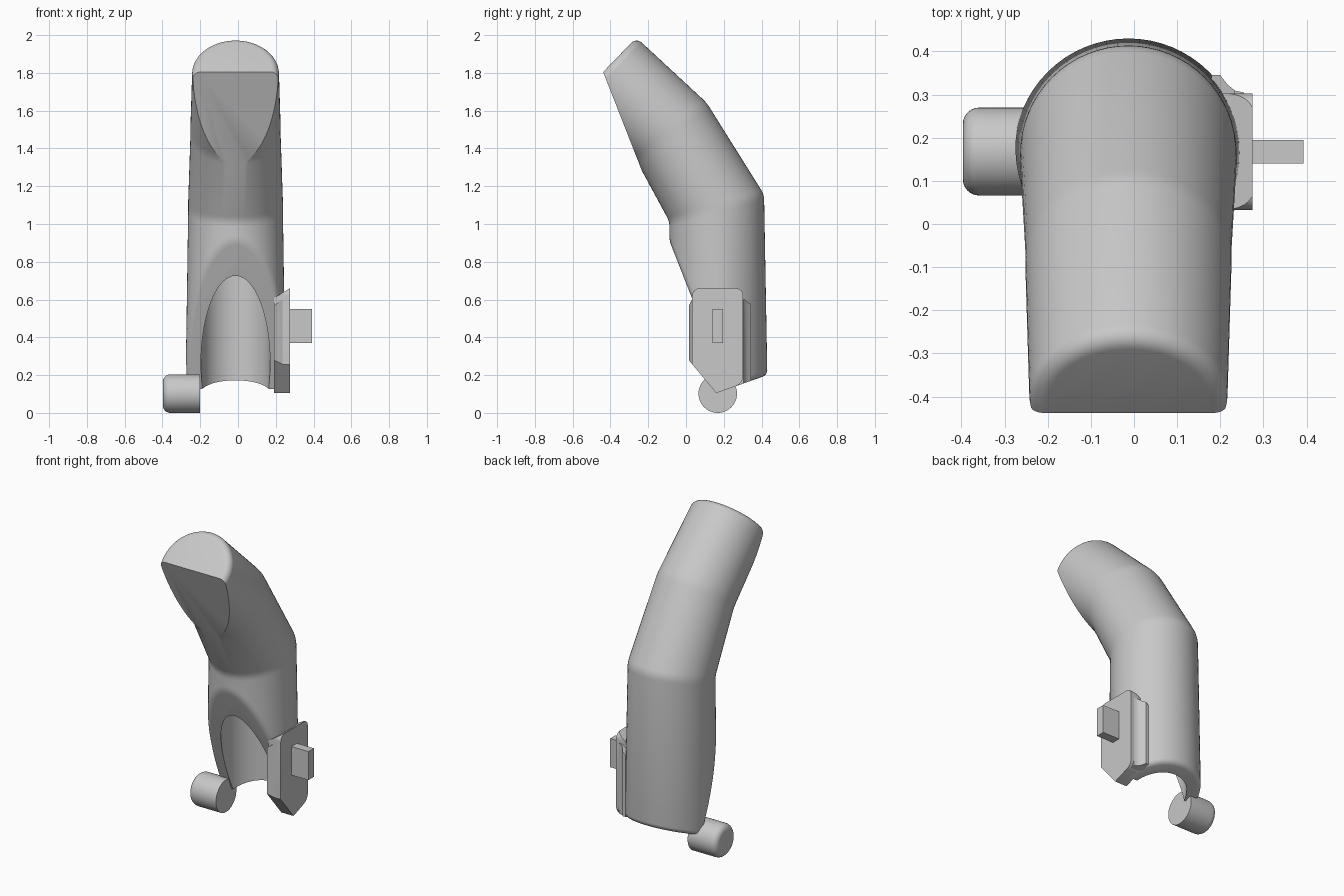
import bpy, bmesh
from math import cos, sin, pi
from mathutils import Vector

if "Cube" in bpy.data.objects:
    bpy.data.objects.remove(bpy.data.objects["Cube"], do_unlink=True)

grey = bpy.data.materials.new("light_grey")
grey.use_nodes = True
colour = (0.58, 0.58, 0.58, 1)
grey.diffuse_color = colour
grey.node_tree.nodes["Principled BSDF"].inputs["Base Color"].default_value = colour

CX, CY = -0.013, 0.168          # axis of the upright tube
SEG = 64


def finish(bm, name, smooth=True):
    bmesh.ops.recalc_face_normals(bm, faces=bm.faces[:])
    mesh = bpy.data.meshes.new(name)
    bm.to_mesh(mesh)
    bm.free()
    obj = bpy.data.objects.new(name, mesh)
    bpy.context.collection.objects.link(obj)
    mesh.materials.append(grey)
    if smooth:
        bpy.ops.object.select_all(action='DESELECT')
        obj.select_set(True)
        bpy.context.view_layer.objects.active = obj
        bpy.ops.object.shade_smooth_by_angle(angle=pi / 6)
    return obj


def slice_off(bm, point, normal):
    """Remove what lies beyond a plane and close the cut."""
    geom = bm.verts[:] + bm.edges[:] + bm.faces[:]
    cut = bmesh.ops.bisect_plane(bm, geom=geom, plane_co=point, plane_no=normal,
                                 clear_outer=True)["geom_cut"]
    edges = [e for e in cut if isinstance(e, bmesh.types.BMEdge)]
    return bmesh.ops.contextual_create(bm, geom=edges)["faces"]


def cut_bottom(bm):
    """Cut the V-shaped underside."""
    slice_off(bm, (0, -0.09, 0.405), (0, -0.30, -0.25))
    slice_off(bm, (0, 0.43, 0.20), (0, 0.095, -0.27))


def loft(rings):
    """Skin circles given as (y, z, radius, unit axis, stretch)."""
    bm = bmesh.new()
    loops = []
    for y, z, r, axis, stretch in rings:
        back = Vector((0, axis.z, -axis.y))
        mid = Vector((CX, y, z))
        loops.append([bm.verts.new(mid + Vector((r * cos(a), 0, 0)) + back * r * stretch * sin(a))
                      for a in (2 * pi * i / SEG for i in range(SEG))])
    for low, high in zip(loops, loops[1:]):
        for i in range(SEG):
            j = (i + 1) % SEG
            bm.faces.new((low[i], low[j], high[j], high[i]))
    bm.faces.new(loops[0][::-1])
    bm.faces.new(loops[-1])
    bmesh.ops.recalc_face_normals(bm, faces=bm.faces[:])
    return bm


def prism(points, start, end, axis):
    """Extrude a closed profile along x or z."""
    bm = bmesh.new()
    place = (lambda a, b, t: (t, a, b)) if axis == "x" else (lambda a, b, t: (a, b, t))
    face = bm.faces.new([bm.verts.new(place(a, b, start)) for a, b in points])
    extruded = bmesh.ops.extrude_face_region(bm, geom=[face])["geom"]
    shift = Vector(place(0, 0, end - start))
    for v in extruded:
        if isinstance(v, bmesh.types.BMVert):
            v.co += shift
    bmesh.ops.recalc_face_normals(bm, faces=bm.faces[:])
    return bm


# Bent, tapering tube with softened bends and a rounded far rim
path = [Vector((0, CY, -0.15)), Vector((0, 0.163, 1.085)),
        Vector((0, -0.077, 1.489)), Vector((0, -0.422, 1.822))]
radii = [0.269, 0.251, 0.239, 0.230]
dirs = [(b - a).normalized() for a, b in zip(path, path[1:])]
rings = [(path[0].y, path[0].z, radii[0], Vector((0, 0, 1)), 1)]
for k in (1, 2):
    before, after, soft = dirs[k - 1], dirs[k], 0.03
    half = before.angle(after) / 2
    for t in (0, 0.25, 0.5, 0.75, 1):
        p = path[k] - before * soft * (1 - t) ** 2 + after * soft * t ** 2
        axis = (before + after).normalized()
        rings.append((p.y, p.z, radii[k], axis, 1 / cos(half)))
tip, fillet = dirs[2], 0.04
for i in range(7):
    a = i / 6 * pi / 2
    p = path[3] - tip * fillet * (1 - sin(a))
    rings.append((p.y, p.z, radii[3] - fillet * (1 - cos(a)), tip, 1))
bm = loft(rings)

# Flat oblique face at the mouth, then the V-shaped underside
slice_off(bm, (0, -0.437, 1.80), (0, -0.42, -0.165))
cut_bottom(bm)
under = [f for f in bm.faces if len(f.verts) > 12 and f.calc_center_median().z < 0.6]
rim = [e for f in under for e in f.edges if sum(g in under for g in e.link_faces) == 1]
bmesh.ops.bevel(bm, geom=rim, offset=0.025, segments=4, profile=0.5,
                affect='EDGES', clamp_overlap=True)
tube = finish(bm, "bent_tube", False)

# Bore opening through the underside
up = Vector((0, 0, 1))
bore = finish(loft([(CY, -0.3, 0.183, up, 1), (CY, 1.0, 0.183, up, 1)]), "bore_cutter", False)
bore.hide_render = True
bore.hide_set(True)
mod = tube.modifiers.new("bore", 'BOOLEAN')
mod.operation = 'DIFFERENCE'
mod.solver = 'EXACT'
mod.object = bore
bpy.context.view_layer.objects.active = tube
tube.select_set(True)
bpy.ops.object.modifier_apply(modifier=mod.name)
bpy.data.objects.remove(bore, do_unlink=True)
bpy.ops.object.select_all(action='DESELECT')
tube.select_set(True)
bpy.ops.object.shade_smooth_by_angle(angle=pi / 6)

# Hinge barrel on the right side, rounded at its outer end
bm = bmesh.new()
circle = [(0.168 + 0.102 * cos(2 * pi * i / 48), 0.102 + 0.102 * sin(2 * pi * i / 48))
          for i in range(48)]
bm = prism(circle, -0.397, -0.2, "x")
outer = [e for e in bm.edges if all(v.co.x < -0.39 for v in e.verts)]
bmesh.ops.bevel(bm, geom=outer, offset=0.038, segments=6, profile=0.5, affect='EDGES')
finish(bm, "hinge_barrel")

# Latch plate on the left side: rounded corners, sloped top
profile = [(0.033, 0.05), (0.303, 0.05)]
for cy, start in ((0.263, 0), (0.073, pi / 2)):
    profile += [(cy + 0.04 * cos(start + i * pi / 12), 0.62 + 0.04 * sin(start + i * pi / 12))
                for i in range(7)]
bm = prism(profile, 0.19, 0.275, "x")
cut_bottom(bm)
slice_off(bm, (0.275, 0, 0.66), (-0.55, 0, 0.9))
corner = [e for e in bm.edges if all(v.co.y > 0.302 and v.co.z < 0.2 for v in e.verts)]
bmesh.ops.bevel(bm, geom=corner, offset=0.04, segments=5, profile=0.5, affect='EDGES')
finish(bm, "latch_plate")

# Flared webs blending the plate into the tube
back_web = [(0.18, 0.28), (0.255, 0.28), (0.255, 0.305), (0.235, 0.309),
            (0.218, 0.322), (0.2, 0.345), (0.18, 0.345)]
front_web = [(0.19, 0.06), (0.235, 0.06), (0.235, 0.033), (0.215, 0.024), (0.19, 0.015)]
for name, web in (("back_web", back_web), ("front_web", front_web)):
    bm = prism(web, 0.1, 0.6, "z")
    cut_bottom(bm)
    slice_off(bm, (0.22, 0, 0.59), (-0.6, 0, 0.8))
    finish(bm, name)

# Latch tab
tab = [(0.14, 0.37), (0.195, 0.37), (0.195, 0.55), (0.14, 0.55)]
finish(prism(tab, 0.26, 0.393, "x"), "latch_tab", False)
